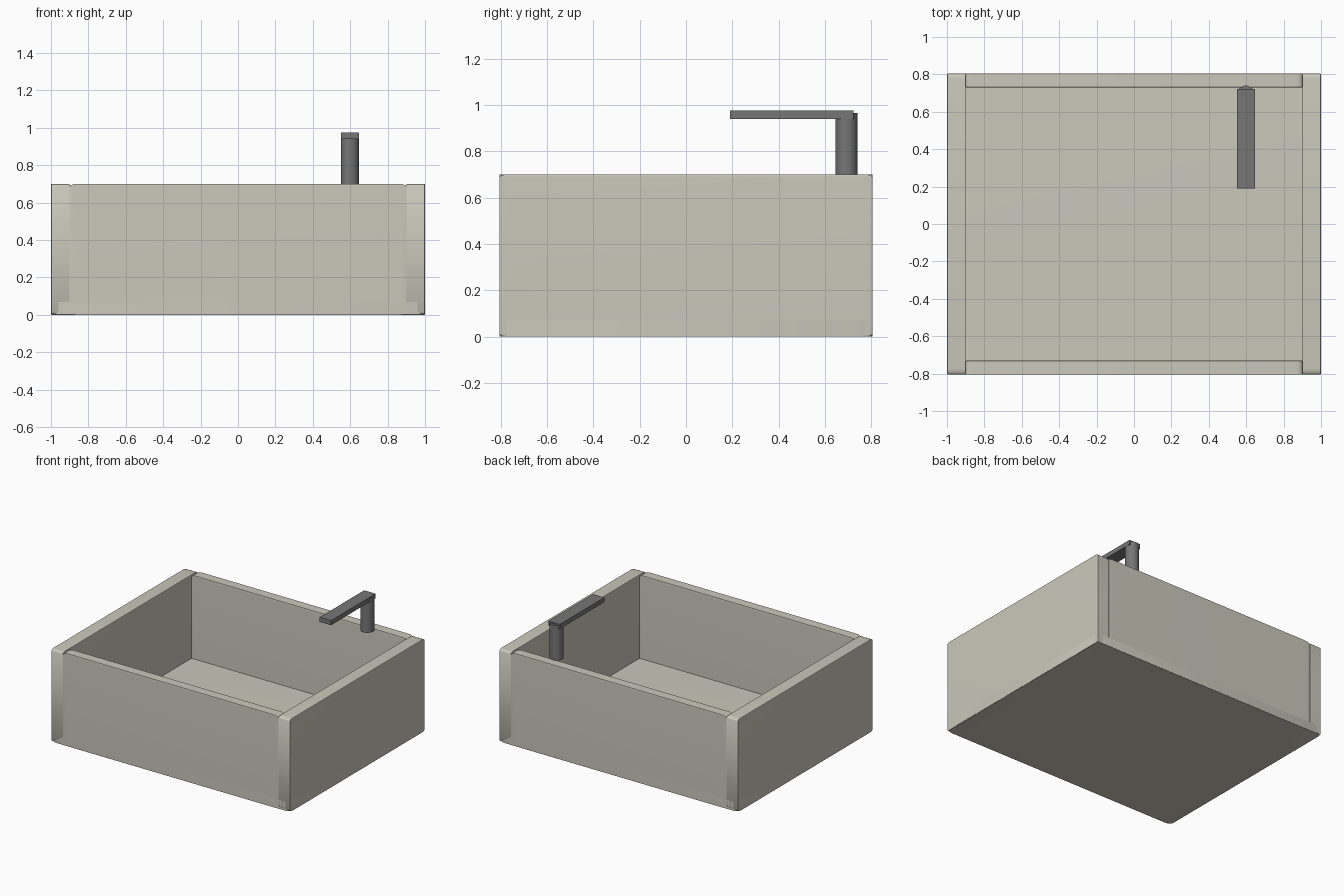
import bpy, bmesh, math

default = bpy.data.objects.get("Cube")
if default:
    bpy.data.objects.remove(default, do_unlink=True)


def make_material(name, color):
    mat = bpy.data.materials.new(name)
    mat.use_nodes = True
    mat.diffuse_color = color
    mat.node_tree.nodes["Principled BSDF"].inputs["Base Color"].default_value = color
    return mat


stone = make_material("warm_grey_stone", (0.6, 0.58, 0.5, 1))
metal = make_material("dark_grey_metal", (0.18, 0.18, 0.18, 1))


def finish(name, bm, mat):
    bmesh.ops.recalc_face_normals(bm, faces=bm.faces[:])
    mesh = bpy.data.meshes.new(name)
    bm.to_mesh(mesh)
    bm.free()
    mesh.materials.append(mat)
    obj = bpy.data.objects.new(name, mesh)
    bpy.context.collection.objects.link(obj)
    bpy.ops.object.select_all(action="DESELECT")
    obj.select_set(True)
    bpy.context.view_layer.objects.active = obj
    bpy.ops.object.shade_smooth_by_angle(angle=math.radians(35))
    return obj


def slab(name, low, high, mat, rounding=0.0):
    """Box between two corners; rounding is a fraction of each side."""
    bm = bmesh.new()
    bmesh.ops.create_cube(bm, size=1)
    if rounding:
        bmesh.ops.bevel(bm, geom=bm.edges[:], offset=rounding, segments=3,
                        profile=0.5, affect="EDGES")
    bmesh.ops.scale(bm, vec=[b - a for a, b in zip(low, high)], verts=bm.verts[:])
    bmesh.ops.translate(bm, vec=[(a + b) / 2 for a, b in zip(low, high)], verts=bm.verts[:])
    return finish(name, bm, mat)


# Basin: floor slab and four walls with softly rounded edges
W, D, H = 1.0, 0.805, 0.7
SOFT = 0.02
slab("basin_floor", (-W, -D, 0), (W, D, 0.07), stone, SOFT)
slab("left_wall", (0.9, -D, 0), (W, D, H), stone, SOFT)
slab("right_wall", (-W, -D, 0), (-0.9, D, H), stone, SOFT)
slab("front_wall", (-0.9, -D, 0), (0.9, -0.73, H), stone, SOFT)
slab("back_wall", (-0.9, 0.73, 0), (0.9, D, H), stone, SOFT)

# Tap: round post with a flat spout reaching over the basin
bm = bmesh.new()
bmesh.ops.create_cone(bm, cap_ends=True, segments=32, radius1=0.048, radius2=0.048, depth=0.265)
bmesh.ops.translate(bm, vec=(0.598, 0.692, 0.8325), verts=bm.verts[:])
finish("tap_post", bm, metal)
slab("tap_spout", (0.55, 0.19, 0.94), (0.646, 0.722, 0.975), metal)
